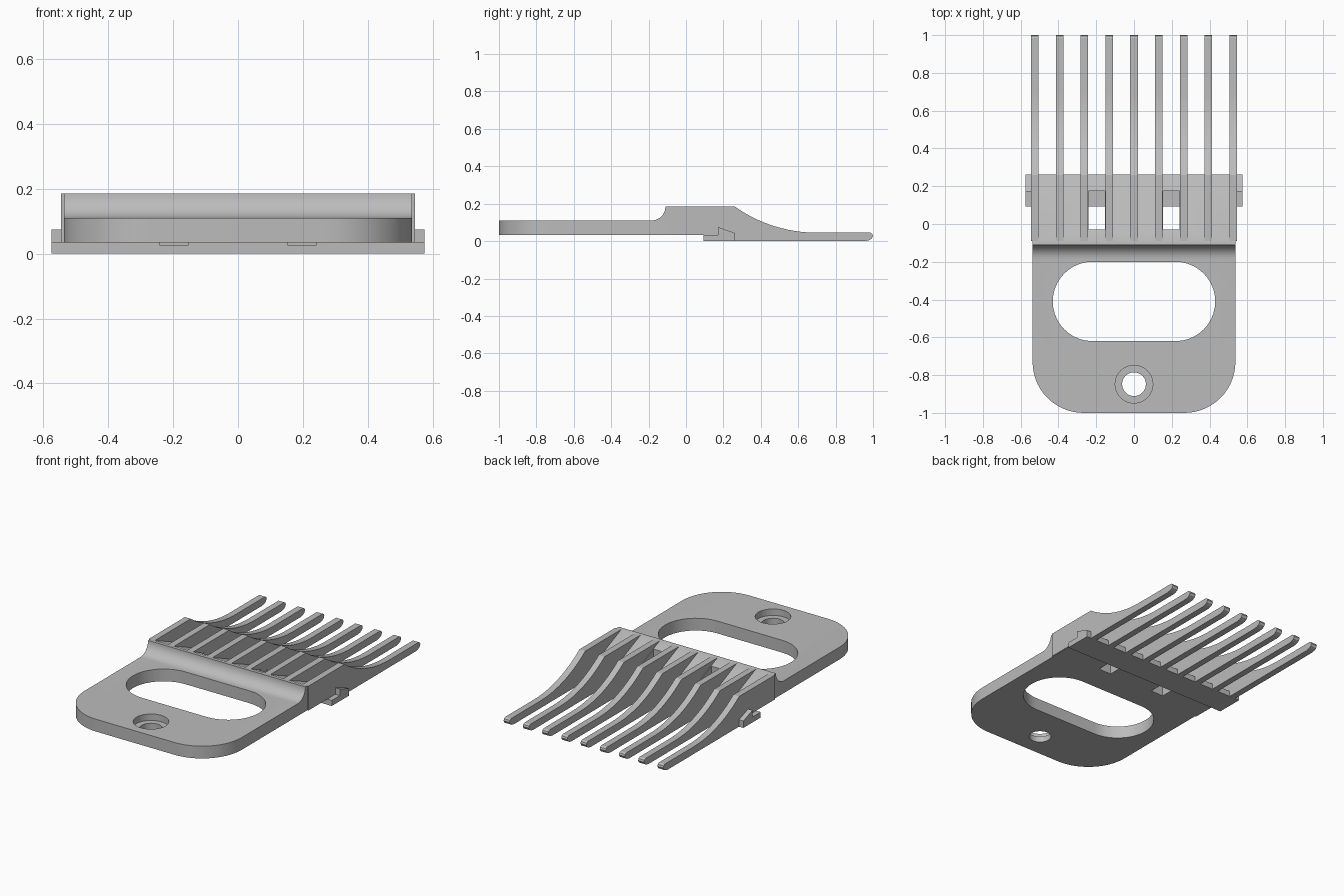
import bpy, bmesh, math
from mathutils import Matrix

if "Cube" in bpy.data.objects:
    bpy.data.objects.remove(bpy.data.objects["Cube"])

grey = bpy.data.materials.new("plain grey")
grey.diffuse_color = (0.5, 0.5, 0.5, 1)
grey.use_nodes = True
grey.node_tree.nodes["Principled BSDF"].inputs["Base Color"].default_value = grey.diffuse_color


def finish(name, bm):
    bmesh.ops.recalc_face_normals(bm, faces=bm.faces)
    me = bpy.data.meshes.new(name)
    bm.to_mesh(me)
    bm.free()
    me.materials.append(grey)
    ob = bpy.data.objects.new(name, me)
    bpy.context.collection.objects.link(ob)
    return ob


def extrude(bm, pts, vec):
    f = bm.faces.new([bm.verts.new(p) for p in pts])
    r = bmesh.ops.extrude_face_region(bm, geom=[f])
    bmesh.ops.translate(bm, vec=vec, verts=[v for v in r["geom"] if isinstance(v, bmesh.types.BMVert)])


def side_profile(yz, x0, x1):
    bm = bmesh.new()
    extrude(bm, [(x0, y, z) for y, z in yz], (x1 - x0, 0, 0))
    return bm


def prism(name, xy, z0, z1):
    bm = bmesh.new()
    extrude(bm, [(x, y, z0) for x, y in xy], (0, 0, z1 - z0))
    return finish(name, bm)


def arc(cx, cy, r, a0, a1, n):
    return [(cx + r * math.cos(math.radians(a0 + (a1 - a0) * i / n)),
             cy + r * math.sin(math.radians(a0 + (a1 - a0) * i / n))) for i in range(n + 1)]


def box(name, x0, x1, y0, y1, z0, z1):
    return prism(name, [(x0, y0), (x1, y0), (x1, y1), (x0, y1)], z0, z1)


def cut(ob, cutters):
    bpy.context.view_layer.objects.active = ob
    for c in cutters:
        m = ob.modifiers.new("cut", 'BOOLEAN')
        m.operation, m.solver, m.object = 'DIFFERENCE', 'EXACT', c
        bpy.ops.object.modifier_apply(modifier=m.name)


def smooth(ob):
    bpy.ops.object.select_all(action='DESELECT')
    ob.select_set(True)
    bpy.context.view_layer.objects.active = ob
    bpy.ops.object.shade_smooth_by_angle(angle=math.radians(30))


# handle and ramped block: one side profile, back corners rounded
profile = ([(-1, 0.034), (-1, 0.11)] + arc(-0.185, 0.185, 0.075, -90, 0, 10)
           + [(-0.09, 0.185), (0.26, 0.034)])
bm = side_profile(profile, -0.537, 0.537)
corners = [e for e in bm.edges if all(v.co.y < -0.99 for v in e.verts)
           and abs(e.verts[0].co.x - e.verts[1].co.x) < 1e-4]
bmesh.ops.bevel(bm, geom=corners, offset=0.27, segments=14, profile=0.5, affect='EDGES')
handle = finish("handle", bm)

# full-width clip plate under the teeth
plate = box("clip_plate", -0.575, 0.575, 0.093, 0.262, 0, 0.034)

# finger slot, screw hole with counterbore, and two latch windows
slot = prism("slot_cutter", arc(0.22, -0.41, 0.21, -90, 90, 20) + arc(-0.22, -0.41, 0.21, 90, 270, 20), -0.1, 0.3)
hole = prism("hole_cutter", arc(0, -0.848, 0.063, 0, 348.75, 31), -0.1, 0.3)
bore = prism("bore_cutter", arc(0, -0.848, 0.1, 0, 348.75, 31), 0.07, 0.3)
windows = [box("window_cutter", a, b, -0.028, 0.175, 0.026, 0.3)
           for a, b in ((-0.241, -0.154), (0.154, 0.241))]
cutters = [slot, hole, bore] + windows
cut(handle, cutters)
cut(plate, windows)
for c in cutters:
    bpy.data.objects.remove(c)
smooth(handle)

# nine curved teeth
R = 0.76
scoop = [(y, 0.045 + R - math.sqrt(R * R - (0.7 - y) ** 2))
         for y in [0.26 + 0.44 * i / 14 for i in range(15)]]
tip = [(0.985, 0.045), (0.996, 0.038), (1, 0.027), (0.993, 0.013), (0.977, 0.004), (0.955, 0)]
tooth_profile = [(-0.09, 0.0345), (-0.09, 0.185)] + scoop + tip + [(0.262, 0), (0.262, 0.0345)]
for i in range(9):
    x = (i - 4) * 0.1312
    smooth(finish("tooth", side_profile(tooth_profile, x - 0.02, x + 0.02)))

# wedge hooks on both ends of the clip plate
hook_profile = [(0.172, 0.034), (0.172, 0.075), (0.262, 0.043), (0.262, 0.034)]
for s in (-1, 1):
    finish("side_hook", side_profile(hook_profile, s * 0.536, s * 0.575))
